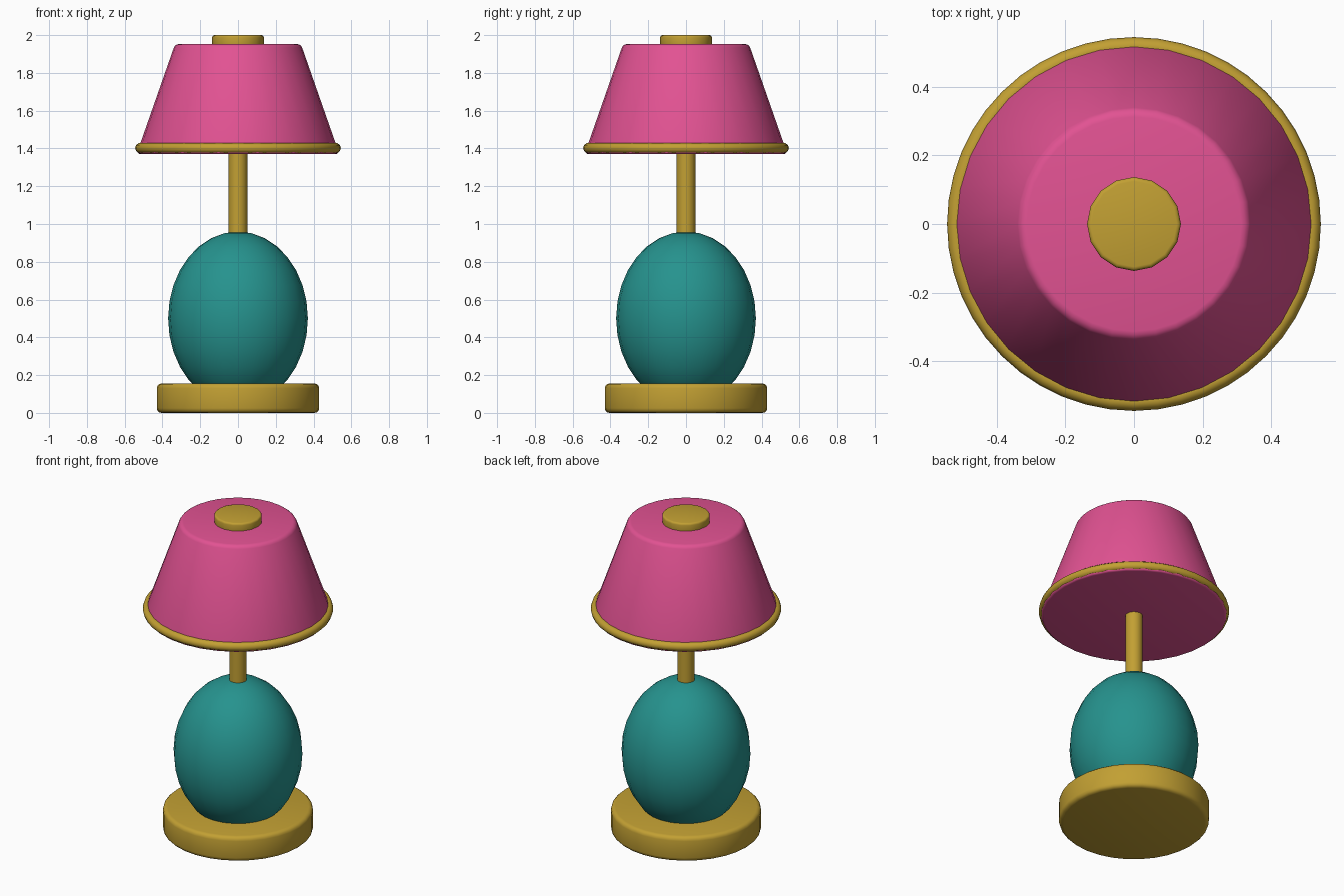
import bpy, bmesh, math

if "Cube" in bpy.data.objects:
    bpy.data.objects.remove(bpy.data.objects["Cube"])


def material(name, rgb):
    m = bpy.data.materials.new(name)
    m.diffuse_color = (*rgb, 1)
    m.use_nodes = True
    m.node_tree.nodes["Principled BSDF"].inputs["Base Color"].default_value = m.diffuse_color
    return m


GOLD = material("antique gold", (0.54, 0.35, 0.033))
PINK = material("pink", (0.76, 0.085, 0.29))
TEAL = material("teal", (0.019, 0.29, 0.27))


def finish(name, mat):
    ob = bpy.context.object
    ob.name = name
    ob.data.materials.append(mat)
    bpy.ops.object.shade_smooth_by_angle(angle=math.radians(40))
    return ob


def drum(name, mat, r1, r2, z0, z1, sides, bevel=0):
    """Round solid with optionally rounded top and bottom rims."""
    bpy.ops.mesh.primitive_cone_add(vertices=sides, radius1=r1, radius2=r2,
                                    depth=z1 - z0, location=(0, 0, (z0 + z1) / 2))
    ob = bpy.context.object
    if bevel:
        bm = bmesh.new()
        bm.from_mesh(ob.data)
        rims = [e for e in bm.edges if abs(e.verts[0].co.z - e.verts[1].co.z) < 1e-4]
        bmesh.ops.bevel(bm, geom=rims, offset=bevel, segments=3, profile=0.5,
                        affect='EDGES', clamp_overlap=True)
        bm.to_mesh(ob.data)
        bm.free()
    return finish(name, mat)


# Base, stem and top cap
drum("base", GOLD, 0.43, 0.43, 0, 0.156, 32, 0.025)
drum("stem", GOLD, 0.05, 0.05, 0.9, 1.45, 16)
drum("top_cap", GOLD, 0.137, 0.137, 1.93, 2.0, 16, 0.012)

# Egg-shaped body
bpy.ops.mesh.primitive_uv_sphere_add(segments=24, ring_count=16, radius=1, location=(0, 0, 0.5))
bpy.context.object.scale = (0.37, 0.37, 0.46)
bpy.ops.object.transform_apply(location=False, rotation=False, scale=True)
finish("body", TEAL)

# Closed tapered shade with gold trim ring
drum("shade", PINK, 0.537, 0.333, 1.37, 1.953, 32, 0.02)
bpy.ops.mesh.primitive_torus_add(major_radius=0.518, minor_radius=0.027, major_segments=48,
                                 minor_segments=10, location=(0, 0, 1.402))
finish("shade_trim", GOLD)
